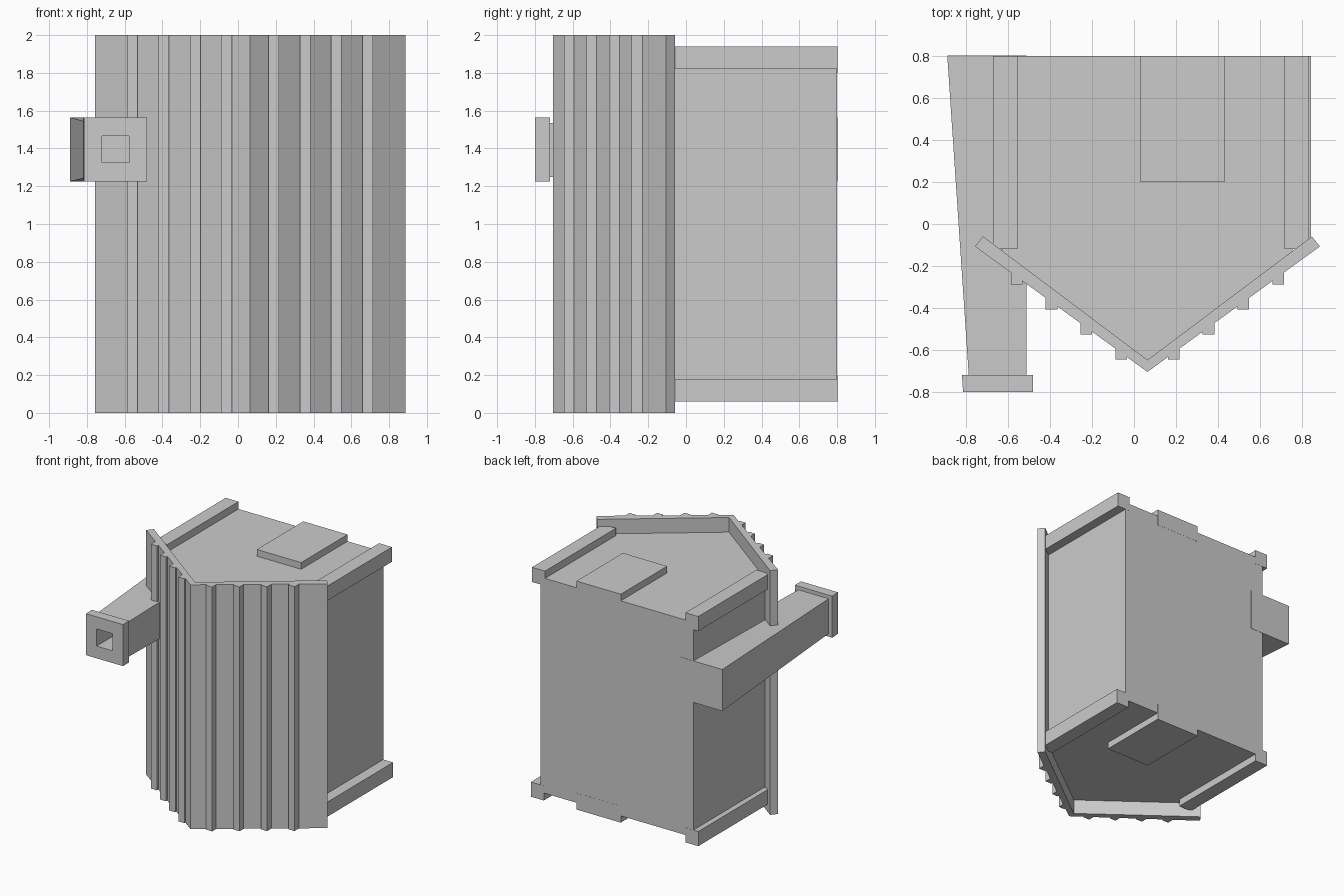
import bpy, bmesh

if "Cube" in bpy.data.objects:
    bpy.data.objects.remove(bpy.data.objects["Cube"])

MID = 0.064  # ridge position on x; the hut lies with its ridge towards -y


def hull(name, bottom, top):
    """Solid between two matching loops of 3D points."""
    bm = bmesh.new()
    a = [bm.verts.new(p) for p in bottom]
    b = [bm.verts.new(p) for p in top]
    n = len(a)
    bm.faces.new(a[::-1])
    bm.faces.new(b)
    for i in range(n):
        j = (i + 1) % n
        bm.faces.new((a[i], a[j], b[j], b[i]))
    bmesh.ops.recalc_face_normals(bm, faces=bm.faces)
    mesh = bpy.data.meshes.new(name)
    bm.to_mesh(mesh)
    bm.free()
    ob = bpy.data.objects.new(name, mesh)
    bpy.context.collection.objects.link(ob)
    return ob


def prism(name, profile, z0, z1):
    return hull(name, [(x, y, z0) for x, y in profile],
                [(x, y, z1) for x, y in profile])


def box(name, x0, x1, y0, y1, z0, z1):
    return prism(name, [(x0, y0), (x1, y0), (x1, y1), (x0, y1)], z0, z1)


def rect_y(x0, x1, z0, z1, y):
    return [(x0, y, z0), (x1, y, z0), (x1, y, z1), (x0, y, z1)]


# Main body with pointed gables
prism("body", [(MID, -0.655), (0.756, -0.135), (0.756, 0.8),
               (-0.628, 0.8), (-0.628, -0.135)], 0.12, 1.88)

# Folded roof slab
prism("roof", [(MID, -0.705), (0.886, -0.107), (0.848, -0.059), (MID, -0.648),
               (-0.720, -0.059), (-0.758, -0.107)], 0, 2)

# Roof battens, stepping down both slopes
for side in (-1, 1):
    for i in range(4):
        x = MID + side * (0.125 + 0.166 * i)
        y = -0.645 + 0.1185 * i
        box("roof_batten", x - 0.028, x + 0.028, y, y + 0.06, 0, 2)

# Corner posts and door panels on both gables
for z0, z1, dx in ((0.06, 0.18, 0.01), (1.82, 1.94, 0.0)):
    box("corner_post_left", -0.672, -0.556, -0.118, 0.801, z0, z1)
    box("corner_post_right", 0.717 + dx, 0.834 + dx, -0.118, 0.801, z0, z1)
for z0, z1 in ((0.065, 0.2), (1.8, 1.935)):
    box("door_panel", 0.03, 0.432, 0.2, 0.801, z0, z1)

# Tapered chimney with collar and square flue hole
stack = hull("chimney_stack", rect_y(-0.89, -0.512, 1.225, 1.565, 0.802),
             rect_y(-0.787, -0.512, 1.25, 1.535, -0.73))
collar = hull("chimney_collar", rect_y(-0.82, -0.482, 1.225, 1.565, -0.72),
              rect_y(-0.815, -0.482, 1.225, 1.565, -0.8))
cutter = box("flue_cutter", -0.72, -0.577, -0.9, -0.4, 1.325, 1.465)
cutter.hide_render = True
cutter.hide_viewport = True
for ob in (stack, collar):
    cut = ob.modifiers.new("flue", 'BOOLEAN')
    cut.operation = 'DIFFERENCE'
    cut.solver = 'EXACT'
    cut.object = cutter
